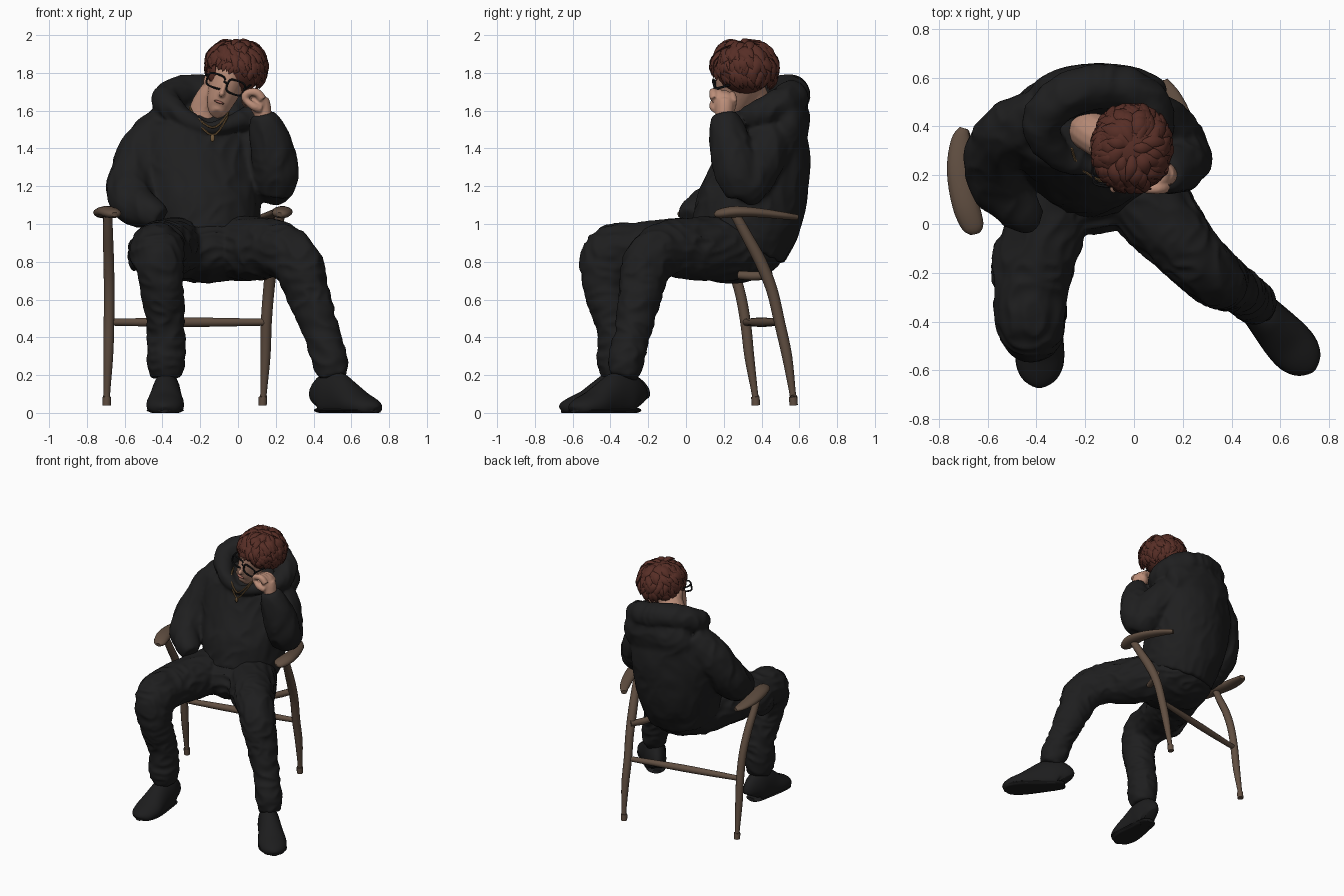
import bpy, bmesh, math, random
from mathutils import Vector, Matrix, noise

random.seed(4)


def mat(name, r, g, b):
    m = bpy.data.materials.new(name)
    m.diffuse_color = (r, g, b, 1)
    return m


HOODIE = mat("hoodie black", .0135, .0135, .014)
PANTS = mat("trouser black", .0130, .0130, .0135)
SHOE = mat("shoe black", .012, .012, .0125)
SKIN = mat("skin", .50, .27, .19)
LIP = mat("lip", .36, .14, .11)
HAIR = mat("hair red brown", .095, .027, .019)
FRAME = mat("glasses black", .010, .010, .011)
WOOD = mat("wood", .118, .077, .053)
GOLD = mat("dark gold", .16, .095, .04)


def loft(bm, rings, side=(1, 0, 0), n=14, steps=4, closed=False):
    """Smooth tube; ring = x, y, z, radius along side, radius across."""
    R = [Vector(r[:3]).to_tuple() + (r[3], r[4] if len(r) > 4 else r[3]) for r in rings]
    k, P = len(R), []
    get = lambda i: R[i % k] if closed else R[max(0, min(k - 1, i))]
    for i in range(k if closed else k - 1):
        a, b, c, d = (get(i + j) for j in (-1, 0, 1, 2))
        for s in range(steps):
            t = s / steps
            P.append([.5 * (2 * q + (r - p) * t + (2 * p - 5 * q + 4 * r - w) * t * t
                            + (3 * q - p - 3 * r + w) * t ** 3) for p, q, r, w in zip(a, b, c, d)])
    if not closed:
        P.append(R[-1])
    m, loops = len(P), []
    for i, p in enumerate(P):
        nxt = P[(i + 1) % m] if closed else P[min(i + 1, m - 1)]
        prv = P[i - 1] if closed or i else p
        t = (Vector(nxt[:3]) - Vector(prv[:3])).normalized()
        s = Vector(side)
        s = (s - t * s.dot(t)).normalized()
        u = t.cross(s)
        loops.append([bm.verts.new(Vector(p[:3]) + s * math.cos(2 * math.pi * j / n) * p[3]
                                   + u * math.sin(2 * math.pi * j / n) * p[4]) for j in range(n)])
    for i in range(m if closed else m - 1):
        A, B = loops[i], loops[(i + 1) % m]
        for j in range(n):
            bm.faces.new((A[j], A[(j + 1) % n], B[(j + 1) % n], B[j]))
    if not closed:
        bm.faces.new(loops[0])
        bm.faces.new(loops[-1])


def ball(bm, c, r, rot=(0, 0, 0)):
    M = Matrix.Translation(c)
    for ang, ax in zip(rot, "XYZ"):
        M = M @ Matrix.Rotation(ang, 4, ax)
    bmesh.ops.create_icosphere(bm, subdivisions=3, radius=1, matrix=M @ Matrix.Diagonal((*r, 1)))


def finish(bm, name, material, voxel=0, folds=0, stretch=(7, 7, 15)):
    bmesh.ops.recalc_face_normals(bm, faces=bm.faces)
    me = bpy.data.meshes.new(name)
    bm.to_mesh(me)
    bm.free()
    ob = bpy.data.objects.new(name, me)
    bpy.context.collection.objects.link(ob)
    bpy.ops.object.select_all(action='DESELECT')
    bpy.context.view_layer.objects.active = ob
    ob.select_set(True)
    if voxel:                       # fuse the pieces into one cloth surface
        r = ob.modifiers.new("fuse", 'REMESH')
        r.mode, r.voxel_size = 'VOXEL', voxel
        s = ob.modifiers.new("soften", 'SMOOTH')
        s.factor, s.iterations = .5, 7 if folds else 3
        for m in ("fuse", "soften"):
            bpy.ops.object.modifier_apply(modifier=m)
    me = ob.data
    if folds:                       # cloth wrinkles
        nor = [v.normal.copy() for v in me.vertices]
        for v, nn in zip(me.vertices, nor):
            p = Vector([a * b for a, b in zip(v.co, stretch)])
            p += .7 * noise.noise_vector(v.co * 5)
            v.co += nn * folds * (1 - 2.6 * abs(noise.noise(p)))
    me.materials.clear()
    me.materials.append(material)
    bpy.ops.object.shade_smooth_by_angle(angle=math.radians(50))
    return ob


# hoodie: torso, sleeves, hood
b = bmesh.new()
TURN = (.97, .23, 0)
loft(b, [(-.17, .27, .88, .27, .26), (-.18, .34, 1.08, .30, .285), (-.20, .40, 1.28, .325, .25),
         (-.205, .43, 1.43, .325, .22), (-.20, .44, 1.52, .27, .19), (-.20, .44, 1.58, .15, .13)], TURN, 28)
loft(b, [(-.36, .44, 1.53, .12), (-.49, .385, 1.40, .13), (-.565, .28, 1.21, .13), (-.55, .15, 1.11, .115),
         (-.46, .05, 1.06, .085), (-.41, .02, 1.03, .06)], (1, -.5, .3))
loft(b, [(-.02, .46, 1.51, .12), (.10, .40, 1.36, .13), (.185, .31, 1.20, .12), (.20, .27, 1.14, .07)])
loft(b, [(.19, .31, 1.17, .10), (.20, .27, 1.28, .12), (.175, .235, 1.42, .11), (.145, .21, 1.53, .085),
         (.135, .20, 1.58, .06)])
loft(b, [(-.16, .23, 1.51, .035), (-.31, .28, 1.58, .055), (-.385, .41, 1.655, .08), (-.27, .53, 1.70, .09),
         (-.09, .565, 1.68, .09), (.05, .51, 1.64, .085), (.09, .38, 1.58, .07), (-.02, .27, 1.54, .045)],
     (.05, .1, 1), closed=True)
ball(b, (-.14, .54, 1.53), (.28, .115, .19))
finish(b, "hoodie", HOODIE, .013, .0065, (9, 9, 6))

# trousers: hips, legs, side pockets
b = bmesh.new()
ball(b, (-.17, .24, .87), (.28, .28, .18))
loft(b, [(-.28, .27, .87, .15, .17), (-.36, 0, .875, .165, .155), (-.42, -.25, .865, .15, .14),
         (-.425, -.40, .83, .14, .155), (-.405, -.43, .68, .115, .118), (-.385, -.38, .5, .10, .105),
         (-.38, -.36, .40, .098, .105), (-.38, -.36, .28, .10, .11), (-.38, -.355, .19, .078, .085)], n=18)
loft(b, [(-.05, .26, .87, .16, .17), (.08, .06, .87, .165, .165), (.22, -.11, .865, .13, .145),
         (.315, -.205, .79, .12, .14), (.36, -.235, .66, .11, .12), (.425, -.27, .48, .095, .10),
         (.455, -.295, .38, .09, .092), (.485, -.315, .28, .09, .095), (.505, -.335, .19, .07, .075)],
     (.7, .7, 0), 18)
ball(b, (-.55, -.18, .84), (.03, .12, .09))
ball(b, (.285, -.06, .83), (.10, .03, .08), (0, 0, -.8))
finish(b, "trousers", PANTS, .012, .008, (9, 9, 14))


# shoes
def shoe(name, heel, toe):
    h, t = Vector((*heel, 0)), Vector((*toe, 0))
    side = (t - h).cross(Vector((0, 0, 1))).normalized()
    b = bmesh.new()
    rows = []
    for f, a, top in ((0, .04, .12), (.04, .06, .18), (.15, .075, .215), (.32, .08, .215), (.48, .088, .175),
                      (.68, .10, .12), (.86, .088, .085), (.96, .06, .06), (1, .02, .035)):
        c = h.lerp(t, f)
        rows.append((c.x, c.y, top * .36, a, top * .64))
    loft(b, rows, side, 24)
    for v in b.verts:
        v.co.z = max(0, v.co.z)
    finish(b, name, SHOE)
    b = bmesh.new()
    loft(b, [(*h.lerp(t, f).to_2d(), .014, a, .014) for f, a in
             ((-.005, .035), (.05, .06), (.3, .08), (.68, .10), (.88, .084), (1.0, .025))], side, 16)
    finish(b, name + "_sole", SHOE)


shoe("right_shoe", (-.375, -.265), (-.39, -.66))
shoe("left_shoe", (.435, -.265), (.73, -.595))

# head, neck, nose
b = bmesh.new()
loft(b, [(-.112, .215, 1.583, .03, .035), (-.105, .24, 1.615, .06, .07), (-.08, .265, 1.69, .083, .107),
         (-.05, .285, 1.77, .10, .13), (-.02, .30, 1.85, .11, .135), (.01, .31, 1.92, .08, .10)], n=24)
loft(b, [(-.19, .39, 1.50, .09), (-.17, .375, 1.61, .085), (-.12, .345, 1.69, .085), (-.06, .32, 1.76, .08)])
ball(b, (-.085, .152, 1.69), (.016, .026, .02), (0, .3, 0))
ball(b, (-.075, .162, 1.725), (.012, .018, .035), (0, .35, 0))
ball(b, (-.165, .31, 1.77), (.015, .03, .04), (0, .3, 0))
finish(b, "head", SKIN, .008)
b = bmesh.new()
ball(b, (-.10, .172, 1.645), (.028, .012, .007), (0, .35, 0))
finish(b, "lips", LIP)

# raised fist by the face
b = bmesh.new()
ball(b, (.11, .205, 1.635), (.048, .062, .065))
loft(b, [(.135, .20, 1.55, .045), (.125, .205, 1.62, .05), (.115, .205, 1.65, .05)])
for i in range(4):
    y, d = .15 + .033 * i, .006 * i
    loft(b, [(.13, y, 1.66 - d, .024), (.10, y - .005, 1.695 - d, .023), (.055, y - .005, 1.695 - d, .021),
             (.035, y, 1.67 - d, .02), (.055, y, 1.64 - d, .018)], (0, 1, 0), 10)
loft(b, [(.12, .16, 1.61, .025), (.08, .145, 1.625, .023), (.035, .15, 1.66, .016)], (0, 1, 0), 10)
finish(b, "left_hand", SKIN, .007)

# glasses: squarish rims, bridge, temples
b = bmesh.new()
for cx, cz, cy in ((-.118, 1.758, .16), (-.012, 1.722, .148)):
    ring = []
    for j in range(16):
        c, s = math.cos(math.pi * j / 8), math.sin(math.pi * j / 8)
        u, w = .047 * math.copysign(abs(c) ** .6, c), .037 * math.copysign(abs(s) ** .6, s)
        ring.append((cx + .94 * u + .34 * w, cy - .15 * w + 3 * u * u, cz - .34 * u + .94 * w, .006))
    loft(b, ring, (0, 1, 0), 6, 2, True)
loft(b, [(-.074, .16, 1.752, .006), (-.064, .15, 1.748, .006), (-.054, .155, 1.74, .006)], (0, 0, 1), 6)
loft(b, [(-.16, .165, 1.785, .007), (-.17, .22, 1.79, .006), (-.16, .32, 1.80, .005)], (0, 0, 1), 6)
loft(b, [(.032, .155, 1.715, .007), (.06, .21, 1.73, .006), (.08, .32, 1.76, .005)], (0, 0, 1), 6)
finish(b, "glasses", FRAME)

# hair: cap plus overlapping pointed locks
b = bmesh.new()
C, RAD = Vector((-.010, .312, 1.83)), Vector((.143, .158, .142))
ball(b, C, RAD)


def on_cap(th, az, k):
    d = Vector((math.sin(th) * math.cos(az), math.sin(th) * math.sin(az), math.cos(th)))
    return C + Vector([p * q * k for p, q in zip(d, RAD)])


for i in range(240):
    az = i * 2.39996
    th = .1 + 1.65 * ((i + .5) / 240) ** .6 + random.uniform(-.15, .15)
    front = abs((az + math.pi / 2 + .2 + math.pi) % (2 * math.pi) - math.pi) < .85
    end = min(th + random.uniform(.5, .9), random.uniform(1.55, 1.85) + .4 * math.cos(az) if front else 2.4)
    th = min(th, end - .45)
    swirl, w = random.uniform(-.35, .5), random.uniform(.02, .034)
    lift = random.uniform(.02, .17)
    rings = []
    for f, ww, k in ((0, .5, .97), (.35, 1, 1.03 + lift * .4), (.7, .75, 1.04 + lift * .8), (1, .06, 1.05 + lift)):
        p = on_cap(th + (end - th) * f, az + swirl * f, k)
        p.z = min(p.z, 1.999 - w * .45)
        rings.append((*p, w * ww, w * ww * .45))
    loft(b, rings, (-math.sin(az), math.cos(az), .01), 6, 2)
finish(b, "hair", HAIR)

# necklaces with pendant
b = bmesh.new()
for drop in (0, .04):
    loft(b, [(-.255, .31, 1.62, .006), (-.225, .235, 1.57 - drop / 2, .006), (-.135, .178, 1.51 - drop, .006),
             (-.07, .20, 1.56 - drop / 2, .006), (-.05, .26, 1.60, .006)], (0, 0, 1), 6)
ball(b, (-.135, .175, 1.455), (.012, .006, .02))
finish(b, "necklace", GOLD)

# chair: armrests, curved back legs, stretcher, seat stub
b = bmesh.new()
loft(b, [(.12, .585, 1.035, .02, .015), (.165, .51, 1.045, .035, .02), (.215, .38, 1.06, .045, .025),
         (.235, .26, 1.065, .055, .03), (.225, .18, 1.055, .045, .025), (.218, .155, 1.05, .02, .012)], (1, .3, 0))
loft(b, [(-.695, .39, 1.045, .02, .015), (-.71, .34, 1.05, .04, .02), (-.715, .22, 1.06, .052, .028),
         (-.69, .08, 1.065, .055, .03), (-.66, -.01, 1.055, .045, .025), (-.652, -.04, 1.05, .02, .012)])
finish(b, "armrests", WOOD)
b = bmesh.new()
LEFT = [(.13, .57, .04, .022), (.132, .567, .085, .022), (.135, .565, .10, .017), (.145, .535, .3, .027),
        (.15, .495, .48, .029), (.163, .455, .65, .03), (.18, .395, .8, .032), (.205, .32, .94, .029),
        (.222, .26, 1.05, .026)]
RIGHT = [(-.695, .37, .04, .022), (-.694, .367, .085, .022), (-.694, .365, .10, .017), (-.687, .335, .3, .026),
         (-.683, .315, .48, .028), (-.682, .28, .66, .028), (-.685, .22, .82, .028), (-.688, .15, .95, .026),
         (-.69, .10, 1.05, .024)]
loft(b, LEFT, n=12)
loft(b, RIGHT, n=12)
finish(b, "back_legs", WOOD)
b = bmesh.new()
loft(b, [(-.683, .315, .48, .018), (-.27, .40, .48, .025), (.15, .49, .48, .018)], (0, 0, 1), 12)
loft(b, [(.163, .45, .73, .022), (.12, .36, .725, .024), (.09, .28, .73, .022)], (0, 0, 1), 10)
finish(b, "stretcher_and_seat_rail", WOOD)
